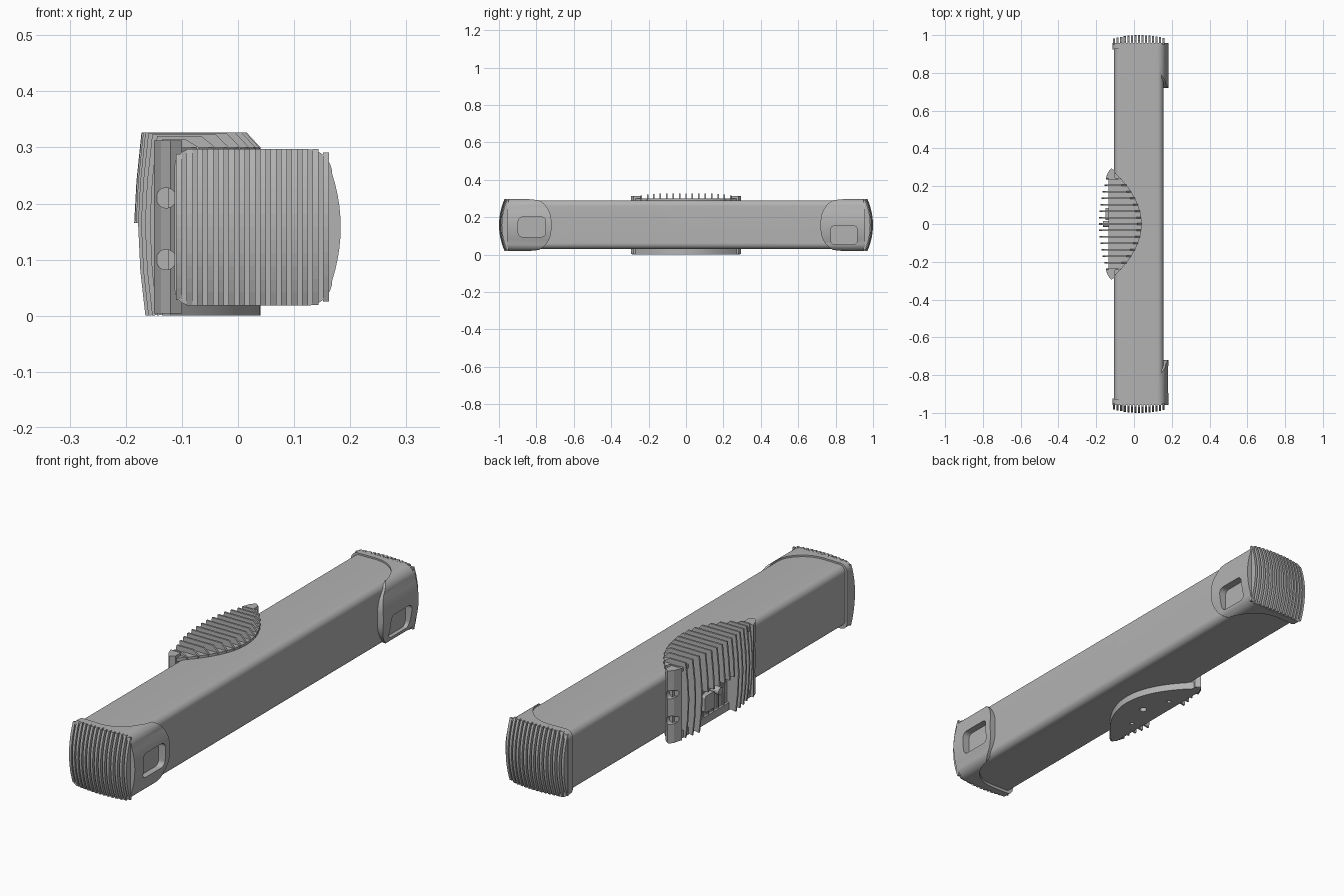
import bpy, math
from mathutils import Vector

cube = bpy.data.objects.get("Cube")
if cube:
    bpy.data.objects.remove(cube)

grey = bpy.data.materials.new("satin grey")
grey.use_nodes = True
colour = (0.45, 0.45, 0.45, 1)
grey.diffuse_color = colour
grey.node_tree.nodes["Principled BSDF"].inputs["Base Color"].default_value = colour


def prism(name, pts, axis, lo, hi):
    """Extrude a 2D outline along an axis: x -> (y,z), y -> (x,z), z -> (x,y)."""
    place = {"x": lambda a, b, t: (t, a, b),
             "y": lambda a, b, t: (a, t, b),
             "z": lambda a, b, t: (a, b, t)}[axis]
    n = len(pts)
    verts = [place(a, b, t) for t in (lo, hi) for a, b in pts]
    faces = [tuple(range(n))[::-1], tuple(range(n, 2 * n))]
    faces += [(i, (i + 1) % n, n + (i + 1) % n, n + i) for i in range(n)]
    area = sum(pts[i - 1][0] * pts[i][1] - pts[i][0] * pts[i - 1][1] for i in range(n))
    if (area < 0) != (axis == "y"):
        faces = [f[::-1] for f in faces]
    mesh = bpy.data.meshes.new(name)
    mesh.from_pydata(verts, [], faces)
    mesh.materials.append(grey)
    obj = bpy.data.objects.new(name, mesh)
    bpy.context.collection.objects.link(obj)
    return obj


def rounded(a0, a1, b0, b1, radii, steps=8):
    """Rounded rectangle; radii run anticlockwise from the low corner."""
    corners = [(a0, b0, 1, 1), (a1, b0, -1, 1), (a1, b1, -1, -1), (a0, b1, 1, -1)]
    pts = []
    for k, ((a, b, sa, sb), r) in enumerate(zip(corners, radii)):
        for i in range(steps + 1):
            t = math.pi * (1 + k / 2 + i / steps / 2)
            pts.append((a + sa * r + r * math.cos(t), b + sb * r + r * math.sin(t)))
    return pts


def circle(a, b, r, n=20):
    return [(a + r * math.cos(math.tau * i / n), b + r * math.sin(math.tau * i / n))
            for i in range(n)]


def activate(obj):
    bpy.ops.object.select_all(action="DESELECT")
    obj.select_set(True)
    bpy.context.view_layer.objects.active = obj


def boolean(obj, cutter, operation="DIFFERENCE", keep=False):
    cutter.hide_render = True
    mod = obj.modifiers.new("cut", "BOOLEAN")
    mod.object, mod.operation, mod.solver = cutter, operation, "EXACT"
    activate(obj)
    bpy.ops.object.modifier_apply(modifier=mod.name)
    if not keep:
        bpy.data.objects.remove(cutter)


def smooth(obj):
    activate(obj)
    bpy.ops.object.shade_smooth_by_angle(angle=math.radians(30))


# Long tubular body
body = prism("body", rounded(-0.105, 0.155, 0.03, 0.29, [0.03] * 4), "y", -0.945, 0.945)

MID = 0.158   # middle height of the end caps


def cap_section():
    """Cap cross-section with its +x side bowed outward."""
    pts = rounded(-0.113, 0.168, 0.018, 0.297, [0.03, 0.045, 0.045, 0.03])
    left = pts[:9]
    low, high = pts[9:18], pts[18:27]
    bow = [(0.168 + 0.015 * (1 - u * u), MID + 0.095 * u)
           for u in (-0.8, -0.6, -0.4, -0.2, 0, 0.2, 0.4, 0.6, 0.8)]
    return left + low + bow + high + pts[27:]


def half_height(x):
    """Half height of the cap section at a given x."""
    edge, r = (x + 0.113, 0.03) if x < 0.03 else (0.178 - x, 0.045)
    d = max(r - edge, 0)
    return 0.1395 - r + math.sqrt(max(r * r - d * d, 0))


def make_cap(side, label, window):
    ys = lambda v: side * v
    cap = prism(label + "_cap", cap_section(), "y", *sorted((ys(0.70), ys(0.958))))
    # Tongue outline on the +x side
    tongue = rounded(0.72, 1.1, 0.01, 0.305, [0.125, 0, 0, 0.125], 14)
    boolean(cap, prism("tongue_cutter", [(ys(a), b) for a, b in tongue], "x", -0.3, 0.3),
            "INTERSECT")
    # Sweep of the cap edge over the top and bottom
    sweep = [(-0.3, 0.6), (-0.3, 0.92), (0.0, 0.928)]
    sweep += [(0.0 + 0.145 * math.sin(t * math.pi / 20), 0.778 + 0.15 * math.cos(t * math.pi / 20))
              for t in range(1, 11)] + [(0.152, 0.6)]
    boolean(cap, prism("sweep_cutter", [(a, ys(b)) for a, b in sweep], "z", -0.1, 0.5))
    # Window recess with a stepped floor
    y0, y1, z0, z1 = window
    cutter = prism("window_cutter", rounded(y0, y1, z0, z1, [0.022] * 4), "x", 0.15, 0.3)
    boolean(cap, cutter, keep=True)
    boolean(body, cutter)
    boolean(body, prism("inner_window_cutter",
                        rounded(y0 + 0.012, y1 - 0.012, z0 + 0.012, z1 - 0.012, [0.014] * 4),
                        "x", 0.13, 0.3))
    smooth(cap)
    # Vertical fins with bowed tips
    for i in range(15):
        x = -0.105 + i * 0.0187
        h = half_height(x)
        tip = 1.0 - 0.018 * ((x - 0.03) / 0.14) ** 2
        steps = [k / 6 for k in range(-6, 7)]
        pts = [(ys(0.95), MID - h)]
        pts += [(ys(tip - 0.03 * (u * h / 0.14) ** 2), MID + u * h) for u in steps]
        pts += [(ys(0.95), MID + h)]
        prism(f"{label}_fin_{i + 1}", pts, "x", x - 0.0055, x + 0.0055)


make_cap(-1, "front", (-0.897, -0.75, 0.095, 0.2))
make_cap(1, "back", (0.775, 0.915, 0.053, 0.155))
smooth(body)

# Clamp around the middle of the body
END = 0.29
left_edge = lambda y: -0.185 + 0.055 * (y / END) ** 2
right_edge = lambda y: 0.04 - 0.16 * (y / END) ** 2
leaf_ys = [END * k / 16 for k in range(-16, 17)]
leaf = [(right_edge(y), y) for y in leaf_ys] + [(-0.135, END - 0.02), (-0.135, 0.02 - END)]
lower = prism("clamp_lower_plate", leaf, "z", 0.0, 0.032)
boolean(lower, prism("hole_cutter", circle(-0.05, 0.0, 0.015), "z", -0.1, 0.02))
for y in (-0.12, 0.12):
    boolean(lower, prism("hole_cutter", circle(-0.09, y, 0.009), "z", -0.1, 0.02))
smooth(lower)
smooth(prism("clamp_upper_plate", leaf, "z", 0.285, 0.3))
prism("clamp_back_wall", [(-0.125, -0.27), (-0.1, -0.27), (-0.1, 0.27), (-0.125, 0.27)],
      "z", 0.01, 0.3)

# Cooling fins wrapping over the clamp
for i in range(15):
    y = (i - 7) * 0.0343
    xl, xr = left_edge(y), right_edge(y)
    top = 0.327 - 0.012 * (y / 0.24) ** 4
    pts = [(-0.1, 0.288), (xr, 0.288), (xr, 0.3), (xr - 0.025, top), (xl + 0.013, top),
           (xl + 0.004, 0.24), (xl, 0.165)]
    if -0.08 < y < 0.11:      # bay for the connector
        pts += [(-0.13, 0.165), (-0.13, 0.01)]
    else:
        pts += [(xl + 0.004, 0.08), (xl + 0.013, 0.0)]
    pts += [(-0.1, 0.01)]
    prism(f"clamp_fin_{i + 1}", pts, "y", y - 0.004, y + 0.004)

# Chamfered end blocks with screw pockets
for side, label in ((-1, "front"), (1, "back")):
    outline = [(-0.1, 0.24), (-0.15, 0.24), (-0.137, 0.275), (-0.12, 0.295), (-0.1, 0.28)]
    block = prism(label + "_end_block", [(a, side * b) for a, b in outline], "z", 0.004, 0.312)
    for z in (0.1, 0.21):
        y0, y1 = sorted((side * 0.255, side * 0.4))
        boolean(block, prism("pocket_cutter", circle(-0.128, z, 0.018), "y", y0, y1))

# Connector in the bay
prism("connector_block", rounded(0.02, 0.085, 0.06, 0.13, [0.008] * 4, 3), "x", -0.15, -0.12)
smooth(prism("connector_knob", circle(0.0, 0.125, 0.016), "x", -0.165, -0.12))
